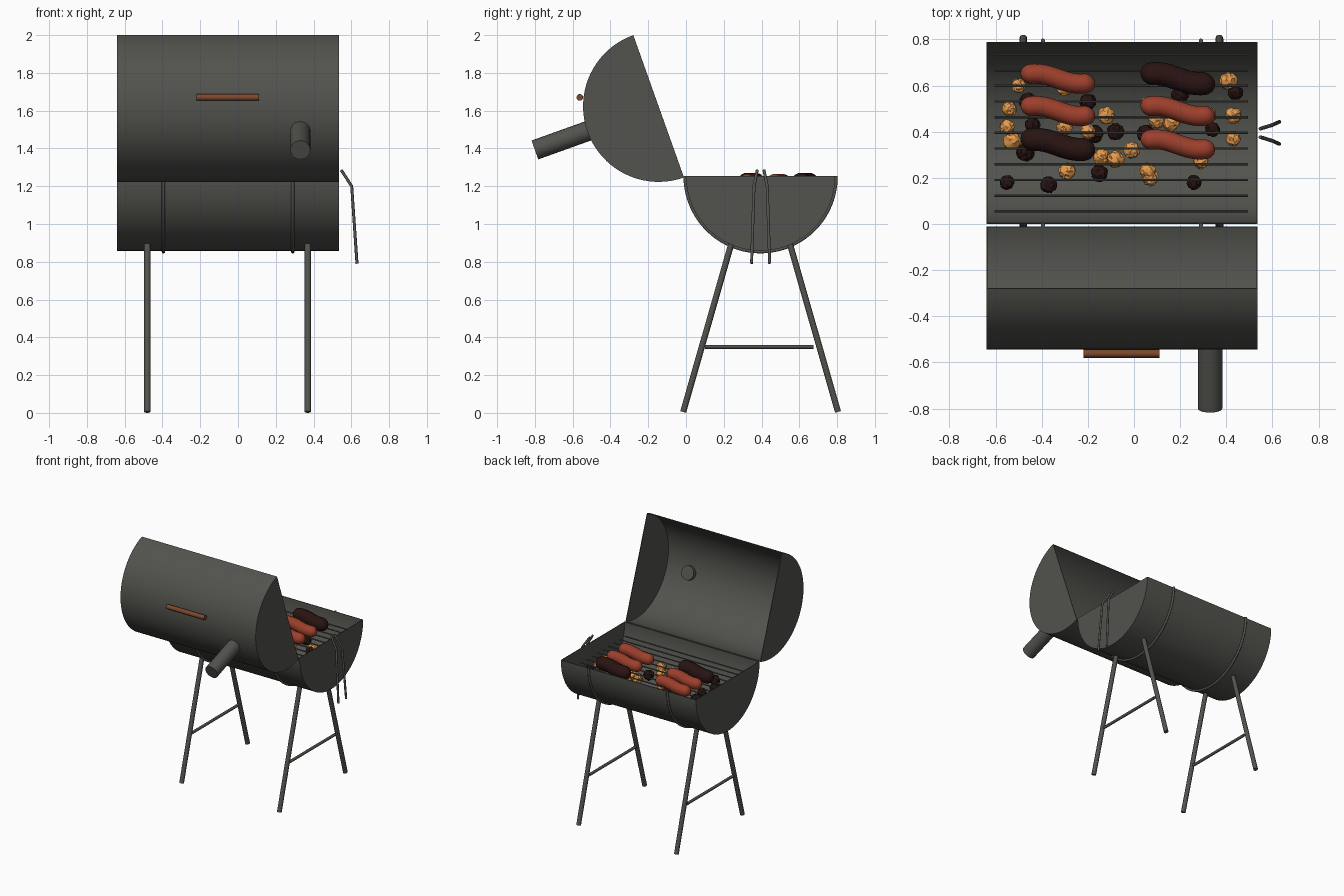
import bpy, bmesh, math, random
from mathutils import Vector, Matrix

random.seed(4)
cube = bpy.data.objects.get("Cube")
if cube:
    bpy.data.objects.remove(cube, do_unlink=True)


def material(name, rgb):
    m = bpy.data.materials.new(name)
    m.use_nodes = True
    color = (*rgb, 1)
    m.diffuse_color = color
    bsdf = next(n for n in m.node_tree.nodes if n.type == 'BSDF_PRINCIPLED')
    bsdf.inputs["Base Color"].default_value = color
    return m


STEEL = material("dark_steel", (.085, .085, .075))
WOOD = material("brown_wood", (.2, .065, .025))
SAUSAGE = material("red_sausage", (.34, .05, .025))
CHARRED = material("charred", (.022, .007, .006))
EMBER = material("glowing_ember", (.8, .33, .075))


def finish(obj, mat, angle=40):
    """Bake modifiers or curves to a mesh, colour it and smooth it."""
    obj.data.materials.append(mat)
    bpy.ops.object.select_all(action='DESELECT')
    obj.select_set(True)
    bpy.context.view_layer.objects.active = obj
    bpy.ops.object.convert(target='MESH')
    bpy.ops.object.shade_smooth_by_angle(angle=math.radians(angle))
    return obj


def mesh_object(name, bm):
    mesh = bpy.data.meshes.new(name)
    bm.to_mesh(mesh)
    bm.free()
    obj = bpy.data.objects.new(name, mesh)
    bpy.context.collection.objects.link(obj)
    return obj


def tube(name, points, radius, mat, taper=None, detail=3):
    """Round rod along a path, with optional radius factors per point."""
    curve = bpy.data.curves.new(name, 'CURVE')
    curve.dimensions = '3D'
    curve.bevel_depth = radius
    curve.bevel_resolution = detail
    curve.use_fill_caps = True
    spline = curve.splines.new('POLY')
    spline.points.add(len(points) - 1)
    for i, p in enumerate(points):
        spline.points[i].co = (*p, 1)
        spline.points[i].radius = taper[i] if taper else 1
    obj = bpy.data.objects.new(name, curve)
    bpy.context.collection.objects.link(obj)
    return finish(obj, mat)


def arc(x, cy, cz, radius, start, steps=40):
    """Half circle in the plane across the barrel."""
    angles = [start + math.pi * i / steps for i in range(steps + 1)]
    return [Vector((x, cy + radius * math.cos(a), cz + radius * math.sin(a))) for a in angles]


def half_barrel(name, cy, cz, radius, start):
    """Hollow half cylinder with closed ends and an open flat side."""
    bm = bmesh.new()
    ends = [[bm.verts.new(p) for p in arc(x, cy, cz, radius, start)] for x in (-.64, .535)]
    left, right = ends
    bm.faces.new(left)
    bm.faces.new(right)
    for i in range(len(left) - 1):
        bm.faces.new((left[i], left[i + 1], right[i + 1], right[i]))
    opening = bm.faces.new((left[-1], left[0], right[0], right[-1]))
    bmesh.ops.recalc_face_normals(bm, faces=bm.faces)
    bmesh.ops.delete(bm, geom=[opening], context='FACES_ONLY')
    obj = mesh_object(name, bm)
    wall = obj.modifiers.new("wall", 'SOLIDIFY')
    wall.thickness = .007
    wall.offset = -1
    return finish(obj, STEEL)


# Barrel halves: bowl and opened lid
BOWL_Y, BOWL_Z = .395, 1.253
half_barrel("bowl", BOWL_Y, BOWL_Z, .395, math.pi)
half_barrel("lid", -.145, 1.623, .4, math.radians(109.6))

# Lid fittings
tube("lid_handle", [(-.22, -.562, 1.67), (.11, -.562, 1.67)], .018, WOOD)
tube("chimney", [(.33, -.8, 1.392), (.33, -.49, 1.503)], .053, STEEL, detail=8)

# Straps hugging the bowl
for side, x in (("right", -.395), ("left", .29)):
    tube(side + "_strap", arc(x, BOWL_Y, BOWL_Z, .4, math.pi), .009, STEEL)

# Splayed legs with crossbars
for side, x in (("right", -.48), ("left", .37)):
    for place, s in (("front", -1), ("back", 1)):
        tube(f"{place}_{side}_leg",
             [(x, BOWL_Y + s * .155, .895), (x, BOWL_Y + s * .41, .005)], .017, STEEL)
    tube(side + "_crossbar", [(x, .1, .35), (x, .675, .35)], .011, STEEL)

# Cooking grate
for i in range(11):
    y = BOWL_Y + (i - 5) * .068
    tube(f"grate_bar_{i + 1}", [(-.605, y, 1.17), (.495, y, 1.17)], .005, STEEL, detail=2)

# Tongs hanging on the left end
for place, s in (("front", -1), ("back", 1)):
    y = BOWL_Y
    tube(place + "_tong", [(.547, y + s * .018, 1.285), (.602, y + s * .035, 1.2),
                           (.63, y + s * .048, .79)], .008, STEEL)


# Sausages: wavy tubes with rounded ends
def sausage(name, cx, cy, radius, mat):
    steps, half = 28, .16
    points, taper = [], []
    for i in range(steps + 1):
        u = -math.cos(math.pi * i / steps)
        points.append((cx + half * u, cy - .022 * math.sin(u * 2.6), 1.222))
        gap = min(1, (1 - abs(u)) * half / radius)
        taper.append(max(.02, math.sqrt(1 - (1 - gap) ** 2)))
    tube(name, points, radius, mat, taper, detail=5)


for col, x in enumerate((-.33, .19)):
    for row, y in enumerate((.345, .49, .63)):
        burnt = (col, row) in ((0, 0), (1, 2))
        sausage(f"sausage_{col + 1}_{row + 1}", x, y,
                .05 if burnt else .043, CHARRED if burnt else SAUSAGE)


# Coal lumps: rough little balls
def coals(name, spots, mat):
    bm = bmesh.new()
    for x, y in spots:
        place = Matrix.Translation((x, y, random.uniform(1.09, 1.13)))
        size = random.uniform(.031, .039)
        lump = bmesh.ops.create_icosphere(bm, subdivisions=3, radius=size, matrix=place)
        for v in lump["verts"]:
            v.co += (v.co - place.translation) * random.uniform(-.1, .1)
    finish(mesh_object(name, bm), mat, 15)


coals("glowing_coals", [
    (-.5, .6), (-.54, .5), (-.55, .42), (-.53, .36), (-.3, .42), (-.12, .47), (-.2, .4),
    (-.01, .32), (-.14, .29), (-.08, .28), (-.29, .23), (.07, .2), (.06, .52), (.1, .45),
    (.16, .44), (.06, .23), (.29, .27), (.41, .62), (.43, .47), (.43, .37), (-.3, .59),
    (.32, .47)], EMBER)
coals("dark_coals", [
    (-.55, .18), (-.37, .17), (-.15, .22), (.26, .18), (-.2, .53), (-.44, .43), (-.17, .39),
    (-.47, .31), (-.08, .4), (.05, .39), (.34, .41), (.2, .56), (.44, .57), (-.46, .53)], CHARRED)
